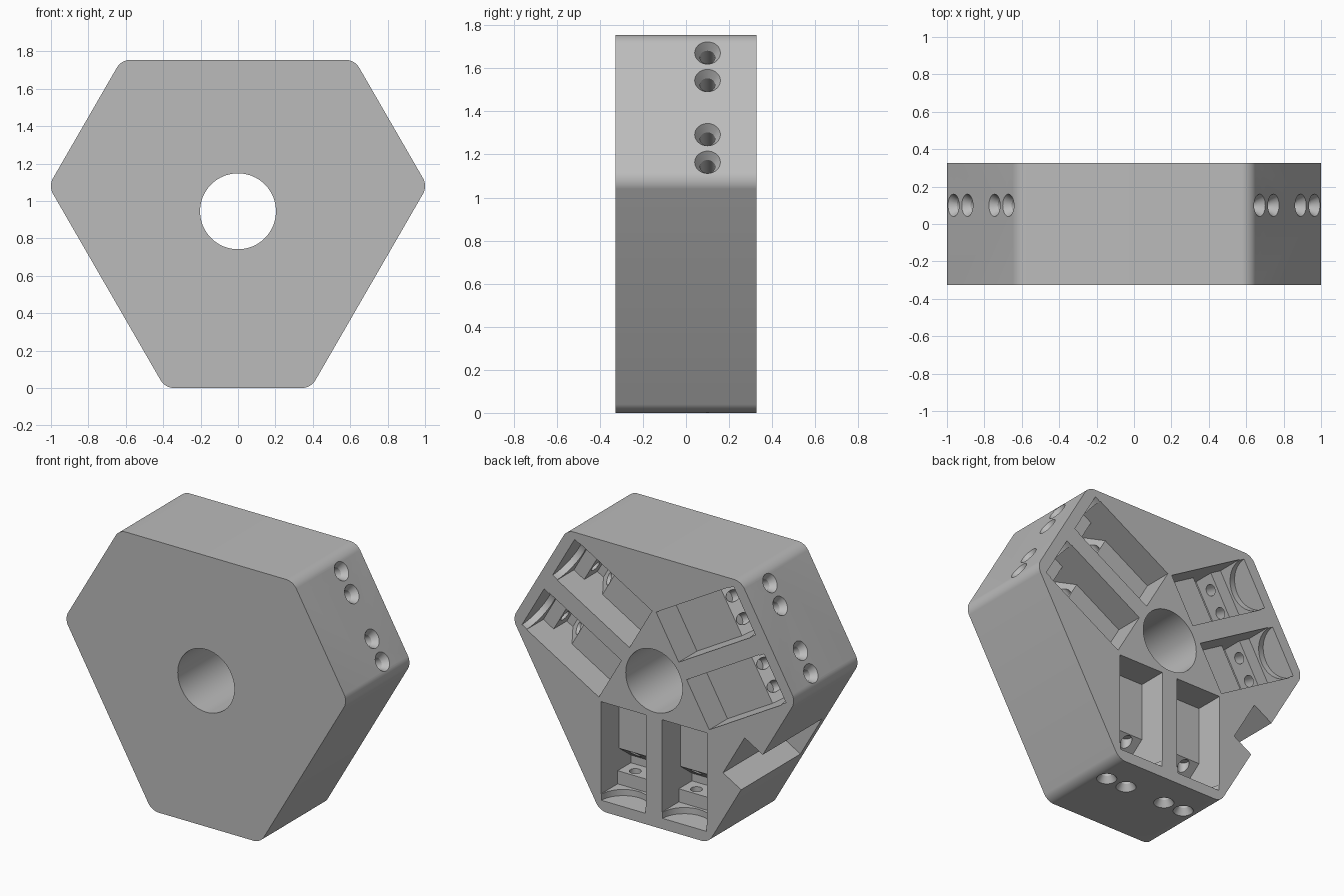
import bpy, bmesh, math
from mathutils import Matrix, Vector

cube = bpy.data.objects.get("Cube")
if cube:
    bpy.data.objects.remove(cube, do_unlink=True)

HALF = 0.327               # half thickness
CENTRE = 0.945             # height of the hub axis
SHORT, LONG = 0.945, 0.81  # distance from axis to short and long sides
POCKET_X = 0.219

grey = bpy.data.materials.new("plain grey")
grey.use_nodes = True
colour = (0.5, 0.5, 0.5, 1)
grey.diffuse_color = colour
grey.node_tree.nodes["Principled BSDF"].inputs["Base Color"].default_value = colour


def make_object(name, bm, matrix=Matrix()):
    bmesh.ops.recalc_face_normals(bm, faces=bm.faces[:])
    mesh = bpy.data.meshes.new(name)
    bm.to_mesh(mesh)
    bm.free()
    mesh.transform(matrix)
    mesh.materials.append(grey)
    obj = bpy.data.objects.new(name, mesh)
    bpy.context.collection.objects.link(obj)
    return obj


def prism(points, direction):
    """Extrude a closed outline along a direction."""
    bm = bmesh.new()
    face = bm.faces.new([bm.verts.new(p) for p in points])
    grown = bmesh.ops.extrude_face_region(bm, geom=[face])["geom"]
    verts = [v for v in grown if isinstance(v, bmesh.types.BMVert)]
    bmesh.ops.translate(bm, verts=verts, vec=direction)
    return bm


def lathe(profile, steps):
    """Turn a (radius, height) profile around z."""
    bm = bmesh.new()
    verts = [bm.verts.new((r, 0, z)) for r, z in profile]
    edges = [bm.edges.new(pair) for pair in zip(verts, verts[1:])]
    bmesh.ops.spin(bm, geom=verts + edges, axis=(0, 0, 1), cent=(0, 0, 0),
                   steps=steps, angle=math.tau, use_duplicate=False)
    bmesh.ops.remove_doubles(bm, verts=bm.verts[:], dist=0.0001)
    return bm


# Hub body: six-sided block with alternating side lengths and rounded corners
outline = []
for i in range(6):
    a = math.radians(60 * i - 90)
    d1, d2 = (SHORT, LONG) if i % 2 == 0 else (LONG, SHORT)
    along = (d2 - d1 / 2) / math.sin(math.radians(60))
    outline.append((d1 * math.cos(a) - along * math.sin(a), -HALF,
                    CENTRE + d1 * math.sin(a) + along * math.cos(a)))
bm = prism(outline, (0, 2 * HALF, 0))
corners = [e for e in bm.edges
           if abs(e.verts[0].co.y - e.verts[1].co.y) > HALF]
bmesh.ops.bevel(bm, geom=corners, offset=0.046, segments=8, profile=0.5,
                affect='EDGES')
body = make_object("hub_body", bm)

cutters = []
lift = Matrix.Translation((0, 0, CENTRE))

# Axle hole
cutters.append(make_object(
    "axle_cutter", lathe([(0, -1), (0.203, -1), (0.203, 1), (0, 1)], 64),
    lift @ Matrix.Rotation(math.pi / 2, 4, 'X')))

# Pockets, rounded pocket ends and countersunk screw holes on each short side
pocket_profile = [(0.237, 0.14), (0.61, 0.14), (0.70, 0.02), (0.75, 0.02),
                  (0.75, 0.155), (0.835, 0.155), (0.835, 0.4), (0.237, 0.4)]
screw_profile = [(0, 0.6), (0.035, 0.6), (0.035, 0.905), (0.066, 0.955),
                 (0, 0.955)]
for angle in (60, 180, 300):
    arm = lift @ Matrix.Rotation(math.radians(angle), 4, 'Y')
    for side in (-1, 1):
        x = side * POCKET_X
        cutters.append(make_object(
            "pocket_cutter",
            prism([(x - 0.162, y, r) for r, y in pocket_profile],
                  (0.324, 0, 0)), arm))
        cutters.append(make_object(
            "round_end_cutter",
            lathe([(0, 0.79), (0.158, 0.79), (0.158, 0.875), (0, 0.875)], 48),
            arm @ Matrix.Translation((x, HALF + 0.003, 0))))
        for offset in (-0.074, 0.074):
            cutters.append(make_object(
                "screw_cutter", lathe(screw_profile, 32),
                arm @ Matrix.Translation((x + offset, 0.1, 0))))

# Notch in the lower long side, open to the back
notch = [(-0.155, 0.4, 0.66), (0.155, 0.4, 0.66),
         (0.155, 0.4, 1), (-0.155, 0.4, 1)]
cutters.append(make_object(
    "notch_cutter", prism(notch, (0, -0.68, 0)),
    lift @ Matrix.Rotation(math.radians(240), 4, 'Y')))

# Cut the body and keep only the finished mesh
for cutter in cutters:
    cutter.hide_render = True
    mod = body.modifiers.new(cutter.name, 'BOOLEAN')
    mod.operation = 'DIFFERENCE'
    mod.solver = 'EXACT'
    mod.object = cutter
bpy.context.view_layer.update()
graph = bpy.context.evaluated_depsgraph_get()
finished = bpy.data.meshes.new_from_object(body.evaluated_get(graph))
body.modifiers.clear()
body.data = finished
finished.materials.clear()
finished.materials.append(grey)
for cutter in cutters:
    bpy.data.objects.remove(cutter, do_unlink=True)

bpy.ops.object.select_all(action='DESELECT')
body.select_set(True)
bpy.context.view_layer.objects.active = body
bpy.ops.object.shade_smooth_by_angle(angle=math.radians(25))
